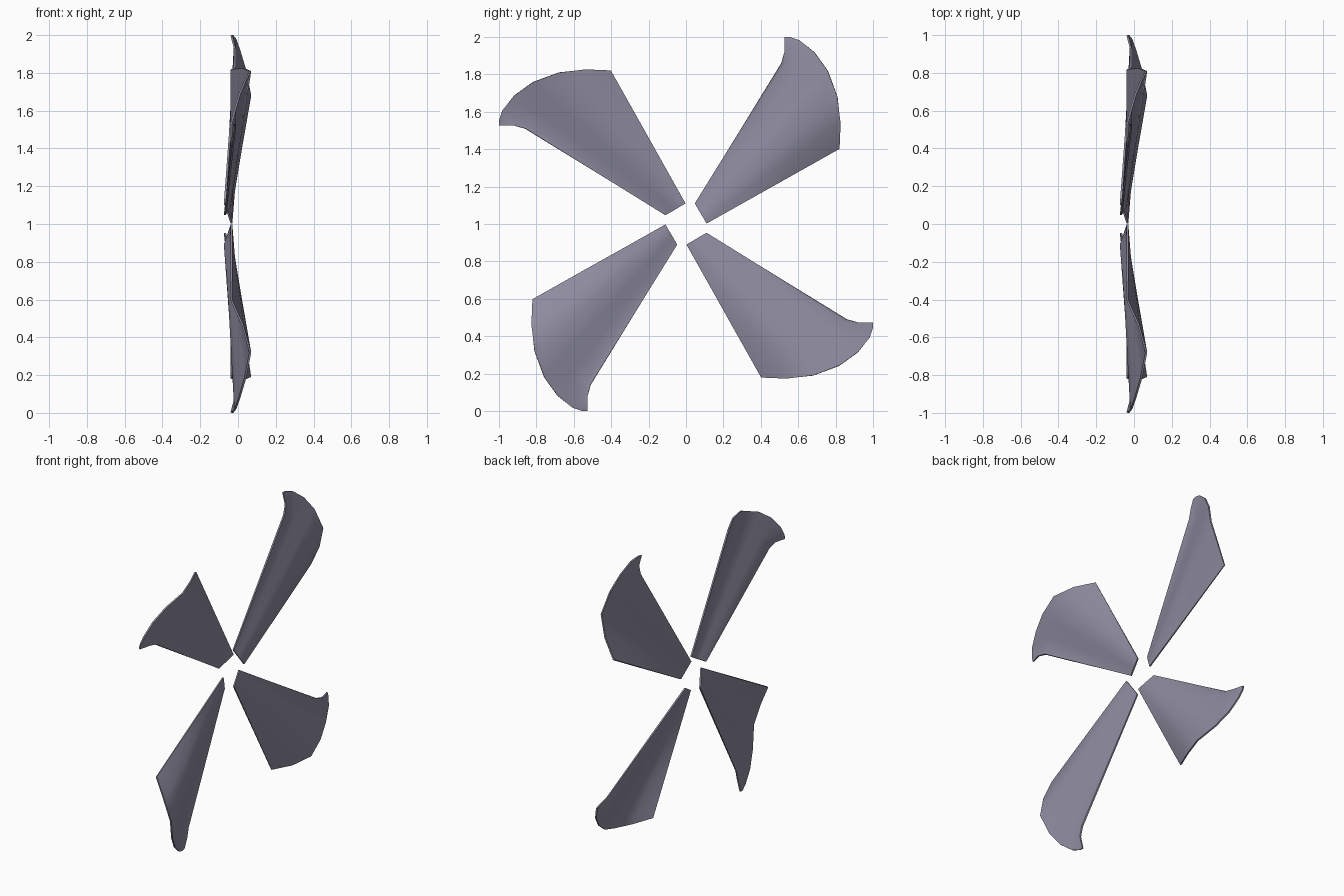
import bpy
import math
from mathutils import Vector

cube = bpy.data.objects.get("Cube")
if cube:
    bpy.data.objects.remove(cube, do_unlink=True)

# Material
mat = bpy.data.materials.new("purple_grey")
mat.use_nodes = True
colour = (0.27, 0.26, 0.345, 1)
mat.diffuse_color = colour
mat.node_tree.nodes["Principled BSDF"].inputs["Base Color"].default_value = colour

# Blade profile around the hub axis (x is the cupped depth)
inner_heel = Vector((-0.035, 0.11, 0.003))
inner_trail = Vector((-0.07, 0.048, 0.11))
outer = [Vector(p) for p in (
    (-0.035, 0.82, 0.404), (0.025, 0.826, 0.538), (0.065, 0.81, 0.68),
    (0.037, 0.757, 0.821), (0.008, 0.687, 0.918), (-0.015, 0.607, 0.982),
    (-0.035, 0.527, 0.998))]
hook = {0.86: Vector((-0.015, 0.51, 0.859)), 0.93: Vector((-0.015, 0.527, 0.923))}
tip_round = Vector((-0.031, 0.553, 1.0))
rows = (0, 0.3, 0.6, 0.86, 0.93, 1)


def blade_mesh():
    """Straight ribs from the root edge to the rim, with a hooked tip."""
    verts, faces = [], []
    last = len(outer) - 1
    for i, rim in enumerate(outer):
        root = inner_heel.lerp(inner_trail, i / last)
        for r in rows:
            if i < last:
                verts.append(root.lerp(rim, r))
            elif r in hook:
                verts.append(hook[r])
            elif r < 0.86:
                verts.append(root.lerp(hook[0.86], r / 0.86))
            else:
                verts.append(rim)
    n = len(rows)
    for i in range(last):
        for j in range(n - 1):
            a = i * n + j
            faces.append([a, a + n, a + n + 1, a + 1])
    faces[-1].insert(3, len(verts))
    verts.append(tip_round)
    mesh = bpy.data.meshes.new("blade")
    mesh.from_pydata(verts, [], faces)
    mesh.materials.append(mat)
    return mesh


# First blade, given its sheet thickness
first = bpy.data.objects.new("blade_1", blade_mesh())
bpy.context.collection.objects.link(first)
first.location.z = 1
bpy.context.view_layer.objects.active = first
first.select_set(True)
solid = first.modifiers.new("thickness", 'SOLIDIFY')
solid.thickness = 0.01
solid.offset = 0
bpy.ops.object.modifier_apply(modifier=solid.name)
bpy.ops.object.shade_smooth_by_angle(angle=math.radians(35))

# The other three blades, a quarter turn apart
for k in range(1, 4):
    blade = bpy.data.objects.new(f"blade_{k + 1}", first.data)
    blade.location.z = 1
    blade.rotation_euler.x = k * math.pi / 2
    bpy.context.collection.objects.link(blade)
